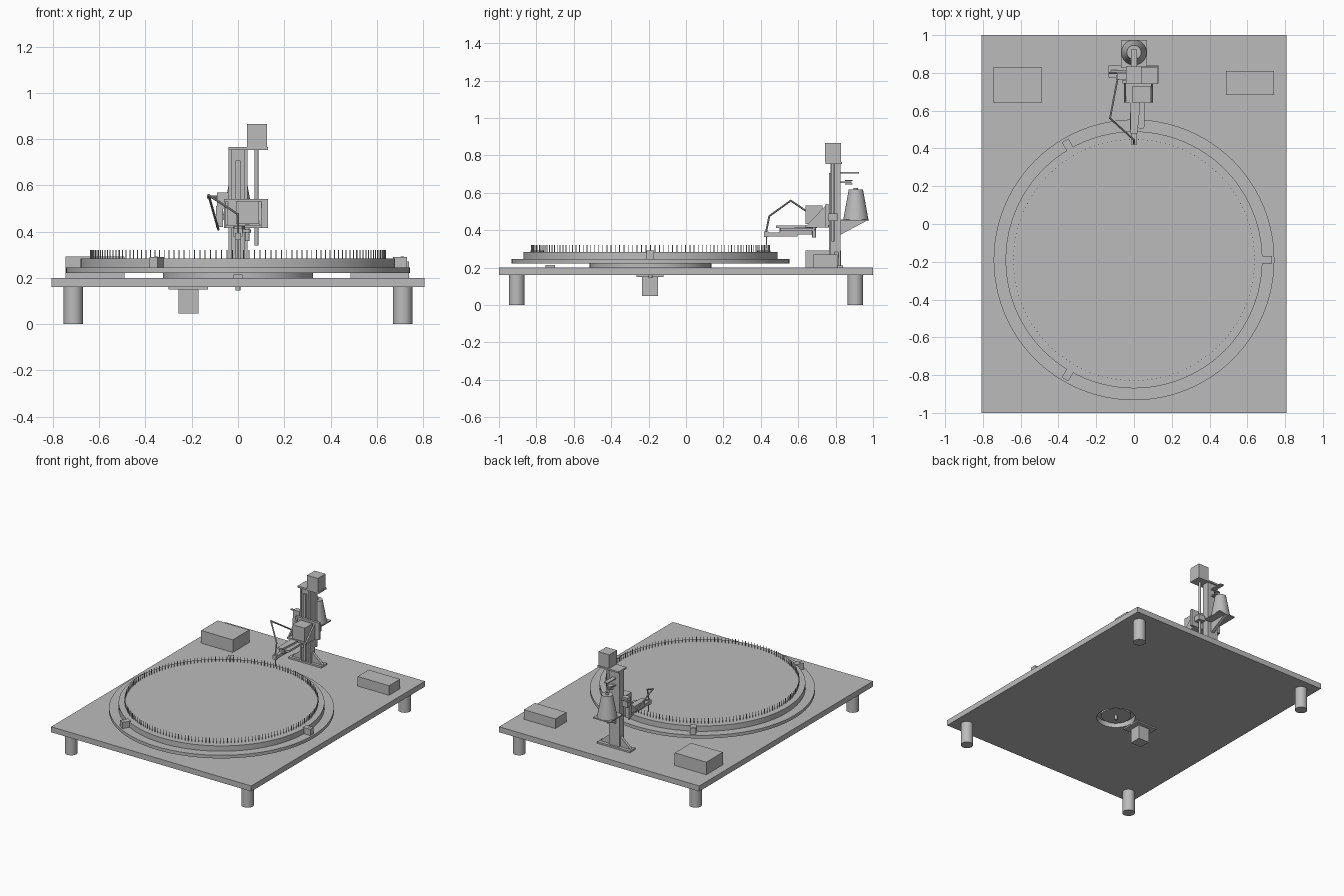
import bpy, bmesh, math
from mathutils import Vector, Matrix

if "Cube" in bpy.data.objects:
    bpy.data.objects.remove(bpy.data.objects["Cube"])

GREY = bpy.data.materials.new("plain_grey")
GREY.use_nodes = True
COLOUR = (0.5, 0.5, 0.5, 1)
GREY.diffuse_color = COLOUR
GREY.node_tree.nodes["Principled BSDF"].inputs["Base Color"].default_value = COLOUR


def finish(name, bm, smooth=False):
    bmesh.ops.recalc_face_normals(bm, faces=bm.faces)
    mesh = bpy.data.meshes.new(name)
    bm.to_mesh(mesh)
    bm.free()
    mesh.materials.append(GREY)
    obj = bpy.data.objects.new(name, mesh)
    bpy.context.collection.objects.link(obj)
    if smooth:
        bpy.ops.object.select_all(action='DESELECT')
        obj.select_set(True)
        bpy.context.view_layer.objects.active = obj
        bpy.ops.object.shade_smooth_by_angle(angle=math.radians(35))
    return obj


def box(name, x, y, z):
    """Box from (low, high) pairs on each axis."""
    bm = bmesh.new()
    bmesh.ops.create_cube(bm, size=1)
    for v in bm.verts:
        v.co = [r[0] if c < 0 else r[1] for c, r in zip(v.co, (x, y, z))]
    return finish(name, bm)


def cyl(name, x, y, z, r, r_top=None, sides=32):
    bm = bmesh.new()
    top = r if r_top is None else r_top
    mat = Matrix.Translation((x, y, sum(z) / 2))
    bmesh.ops.create_cone(bm, cap_ends=True, segments=sides, radius1=r, radius2=top,
                          depth=z[1] - z[0], matrix=mat)
    return finish(name, bm, True)


def prism(name, points, axis, span):
    """Extrude a flat outline along x, y or z."""
    bm = bmesh.new()
    def place(p, d):
        co = list(p)
        co.insert(axis, d)
        return co
    face = bm.faces.new([bm.verts.new(place(p, span[0])) for p in points])
    out = bmesh.ops.extrude_face_region(bm, geom=[face])
    move = Vector()
    move[axis] = span[1] - span[0]
    bmesh.ops.translate(bm, vec=move, verts=[g for g in out["geom"] if isinstance(g, bmesh.types.BMVert)])
    return finish(name, bm)


def rod(name, points, r):
    """Round wire through a list of points."""
    bm = bmesh.new()
    for a, b in zip(points, points[1:]):
        a, b = Vector(a), Vector(b)
        d = b - a
        mat = Matrix.Translation((a + b) / 2) @ d.to_track_quat('Z', 'Y').to_matrix().to_4x4()
        bmesh.ops.create_cone(bm, cap_ends=True, segments=10, radius1=r, radius2=r,
                              depth=d.length + r, matrix=mat)
    return finish(name, bm, True)


def cut(obj, cutter):
    mod = obj.modifiers.new("cut", 'BOOLEAN')
    mod.object = cutter
    mod.solver = 'EXACT'
    cutter.hide_render = True
    cutter.hide_set(True)


# Table board with a central drive opening, and legs
CY = -0.19
board = box("table_board", (-0.807, 0.807), (-1, 1), (0.16, 0.2))
cut(board, cyl("drive_opening_cutter", 0, CY, (0.1, 0.197), 0.13, sides=48))
for side in (-1, 1):
    for end in (-1, 1):
        cyl("table_leg", side * 0.712, end * 0.905, (0, 0.16), 0.042)

# Turntable
cyl("bearing_disc", 0, CY, (0.2, 0.222), 0.325, sides=64)
cyl("base_ring", 0, CY, (0.222, 0.245), 0.743, sides=96)
cyl("needle_bed", 0, CY, (0.245, 0.284), 0.68, sides=96)
cyl("drive_pulley", 0, CY, (0.175, 0.198), 0.1)
cyl("drive_shaft", 0, CY, (0.145, 0.2), 0.01, sides=16)
box("position_sensor", (-0.02, 0.02), (-0.75, -0.7), (0.2, 0.215))

# Ring of needles
bm = bmesh.new()
COUNT = 168
for i in range(COUNT):
    a = 2 * math.pi * i / COUNT
    spot = Matrix.Rotation(a, 4, 'Z') @ Matrix.Translation((0.638, 0, 0.3))
    mat = Matrix.Translation((0, CY, 0)) @ spot
    bmesh.ops.create_cone(bm, cap_ends=True, segments=6, radius1=0.0022, radius2=0.0022,
                          depth=0.042, matrix=mat)
finish("needles", bm)

# Clamps around the bed, each with a screw
for i in range(3):
    a = math.radians(120 * i)
    clamp = box("bed_clamp", (0.67, 0.73), (-0.02, 0.02), (0.245, 0.29))
    clamp.matrix_world = Matrix.Translation((0, CY, 0)) @ Matrix.Rotation(a, 4, 'Z')
    cyl("clamp_screw", 0.71 * math.cos(a), CY + 0.71 * math.sin(a), (0.28, 0.292), 0.007, sides=12)

# Control boxes
box("large_control_box", (-0.745, -0.49), (0.64, 0.83), (0.2, 0.292))
box("small_control_box", (0.487, 0.74), (0.683, 0.81), (0.2, 0.27))

# Drive motor under the board
box("drive_motor", (-0.257, -0.17), (-0.235, -0.15), (0.047, 0.15))
box("drive_motor_plate", (-0.3, -0.13), (-0.265, -0.12), (0.15, 0.16))

# Column with foot and gussets
box("column", (-0.042, 0.042), (0.78, 0.825), (0.2, 0.765))
box("column_foot", (-0.135, 0.13), (0.775, 0.84), (0.2, 0.212))
for side in (-1, 1):
    prism("foot_gusset", [(side * 0.04, 0.21), (side * 0.125, 0.21), (side * 0.04, 0.285)],
          1, (0.795, 0.815))
    box("column_edge_rail", (side * 0.035 - 0.007, side * 0.035 + 0.007), (0.772, 0.78), (0.21, 0.765))
box("slide_rail", (-0.01, 0.01), (0.764, 0.78), (0.22, 0.707))

# Lift motor and lead screw
box("lift_motor_plate", (-0.042, 0.13), (0.745, 0.835), (0.753, 0.765))
box("lift_motor", (0.038, 0.125), (0.742, 0.83), (0.765, 0.865))
cyl("lead_screw", 0.08, 0.785, (0.34, 0.753), 0.008, sides=16)

# Lift carriage with arm motor and side gussets
box("carriage_plate", (-0.06, 0.13), (0.745, 0.762), (0.415, 0.54))
box("lead_nut", (0.055, 0.105), (0.76, 0.81), (0.45, 0.49))
for x in (-0.048, 0.096):
    prism("carriage_gusset", [(0.75, 0.535), (0.75, 0.42), (0.64, 0.42)], 0, (x - 0.005, x + 0.005))
box("arm_motor", (-0.008, 0.09), (0.64, 0.73), (0.432, 0.532))
box("carriage_shelf", (-0.053, 0.101), (0.64, 0.75), (0.415, 0.428))

# Forward needle arm, with crank and slide
prism("arm_plate", [(-0.02, 0.7), (0.03, 0.7), (0.03, 0.6), (0.018, 0.48), (-0.018, 0.48), (-0.02, 0.6)],
      2, (0.412, 0.424))
box("arm_guide", (-0.02, 0.02), (0.5, 0.69), (0.378, 0.412))
box("arm_slide", (-0.012, 0.012), (0.425, 0.595), (0.366, 0.388))
box("arm_tip", (-0.014, 0.014), (0.418, 0.44), (0.364, 0.394))
box("crank", (0.02, 0.056), (0.52, 0.69), (0.396, 0.41))
cyl("crank_end", 0.038, 0.52, (0.396, 0.41), 0.018, sides=24)
cyl("crank_shaft", 0.04, 0.685, (0.36, 0.43), 0.01, sides=16)
rod("working_needle", [(0, 0.43, 0.31), (0, 0.43, 0.37)], 0.003)

# Yarn wire and its tension block beside the column
rod("yarn_wire", [(-0.085, 0.78, 0.41), (-0.127, 0.56, 0.558), (0, 0.445, 0.475), (0, 0.425, 0.375)], 0.005)
box("tension_block", (-0.09, -0.04), (0.765, 0.8), (0.5, 0.57))
box("tension_mount", (-0.095, -0.065), (0.765, 0.79), (0.42, 0.51))
rod("tension_pin", [(-0.13, 0.8, 0.55), (-0.04, 0.8, 0.55)], 0.006)

# Yarn cone on a bracketed shelf, with guides above
box("cone_shelf", (-0.068, 0.068), (0.825, 0.975), (0.45, 0.458))
prism("shelf_bracket", [(0.825, 0.45), (0.825, 0.375), (0.965, 0.45)], 0, (-0.012, 0.012))
cyl("yarn_cone", 0, 0.908, (0.458, 0.618), 0.067, 0.038)
cyl("cone_spindle", 0, 0.908, (0.6, 0.625), 0.012, sides=16)
box("upper_guide", (-0.015, 0.015), (0.82, 0.925), (0.702, 0.71))
box("tension_guide", (-0.012, 0.012), (0.82, 0.885), (0.652, 0.66))
for z in (0.643, 0.663):
    cyl("tension_disc", 0, 0.87, (z, z + 0.006), 0.02, sides=24)
